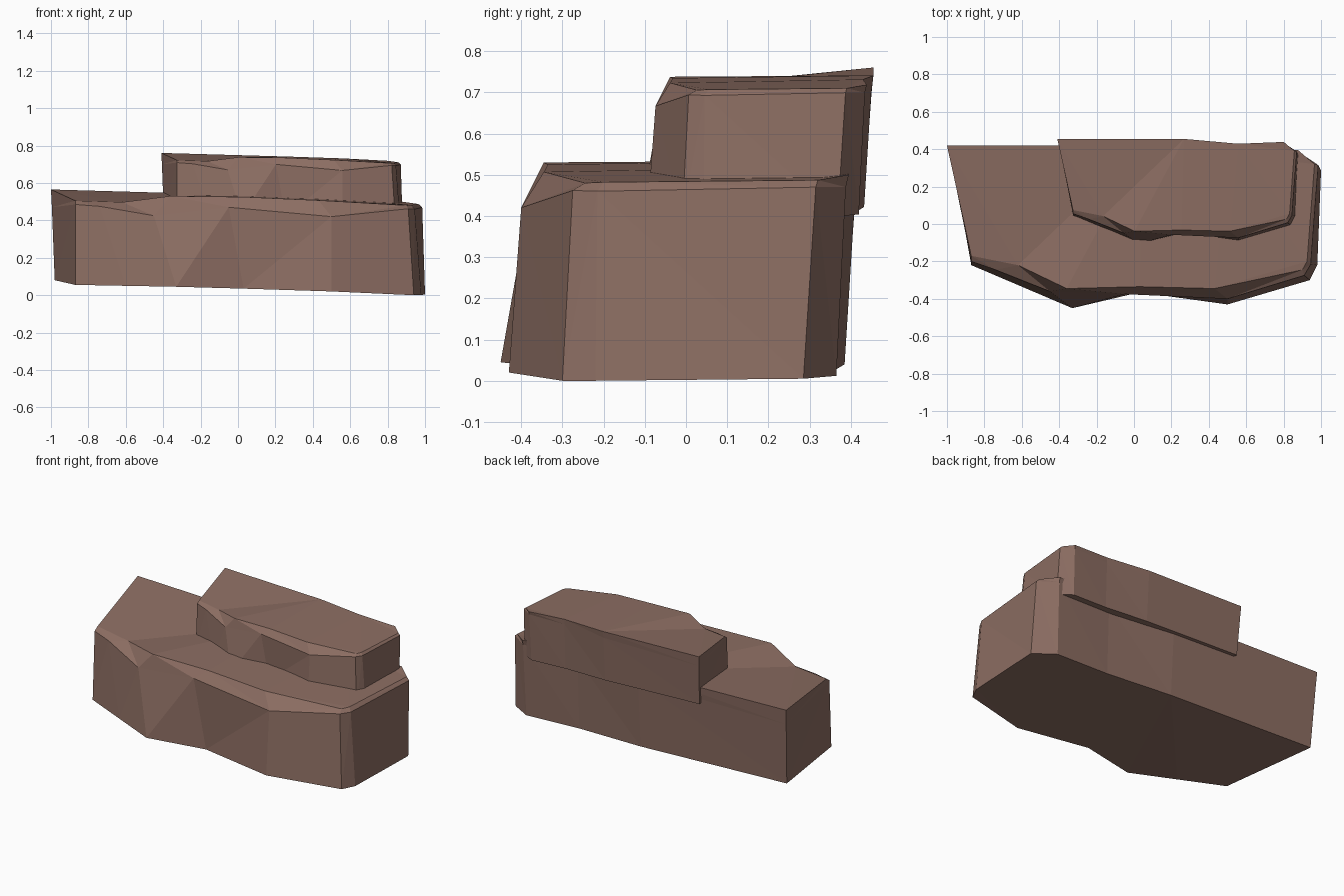
import bpy, bmesh

rock = bpy.data.materials.new("brown rock")
rock.diffuse_color = (0.266, 0.156, 0.124, 1)

# Ledge outline, running from the back left along the front to the back right:
# (bottom point, shoulder point, top rim point)
COLUMNS = [
    ((-0.98, 0.385, 0.08), (-0.995, 0.413, 0.47), (-1.0, 0.42, 0.565)),
    ((-0.87, -0.22, 0.055), (-0.87, -0.20, 0.485), (-0.87, -0.17, 0.505)),
    ((-0.60, -0.335, 0.05), (-0.74, -0.245, 0.475), (-0.62, -0.22, 0.497)),
    ((-0.33, -0.45, 0.045), (-0.45, -0.36, 0.425), (-0.36, -0.345, 0.53)),
    ((0.03, -0.365, 0.035), (-0.05, -0.375, 0.47), (0.03, -0.335, 0.525)),
    ((0.50, -0.43, 0.02), (0.50, -0.40, 0.42), (0.43, -0.345, 0.507)),
    ((0.94, -0.30, 0.0), (0.91, -0.275, 0.462), (0.90, -0.245, 0.48)),
    ((0.98, -0.22, 0.0), (0.945, -0.215, 0.46), (0.925, -0.20, 0.482)),
    ((1.0, 0.285, 0.005), (0.985, 0.315, 0.47), (0.965, 0.32, 0.487)),
    ((0.87, 0.365, 0.012), (0.877, 0.388, 0.47), (0.877, 0.395, 0.50)),
    ((0.50, 0.36, 0.025), (0.50, 0.377, 0.47), (0.50, 0.38, 0.52)),
    ((0.05, 0.385, 0.04), (0.05, 0.412, 0.47), (0.05, 0.42, 0.535)),
]


def ledge(name, scale=1.0, offset=(0, 0, 0)):
    bm = bmesh.new()
    rings = [[bm.verts.new([c * scale + o for c, o in zip(col[k], offset)])
              for col in COLUMNS] for k in range(3)]
    n = len(COLUMNS)
    # faceted walls and worn upper edge
    for low, high in zip(rings, rings[1:]):
        for i in range(n):
            j = (i + 1) % n
            bm.faces.new((low[i], low[j], high[j], high[i]))
    # underside and top
    bm.faces.new(rings[0][::-1])
    bm.faces.new(rings[2])
    bmesh.ops.triangulate(bm, faces=bm.faces[:])
    bmesh.ops.recalc_face_normals(bm, faces=bm.faces[:])
    mesh = bpy.data.meshes.new(name)
    bm.to_mesh(mesh)
    bm.free()
    mesh.materials.append(rock)
    obj = bpy.data.objects.new(name, mesh)
    bpy.context.collection.objects.link(obj)
    return obj


ledge("lower_rock_ledge")
# The upper step is a smaller copy set back to the right
ledge("upper_rock_ledge", 0.645, (0.235, 0.184, 0.396))
